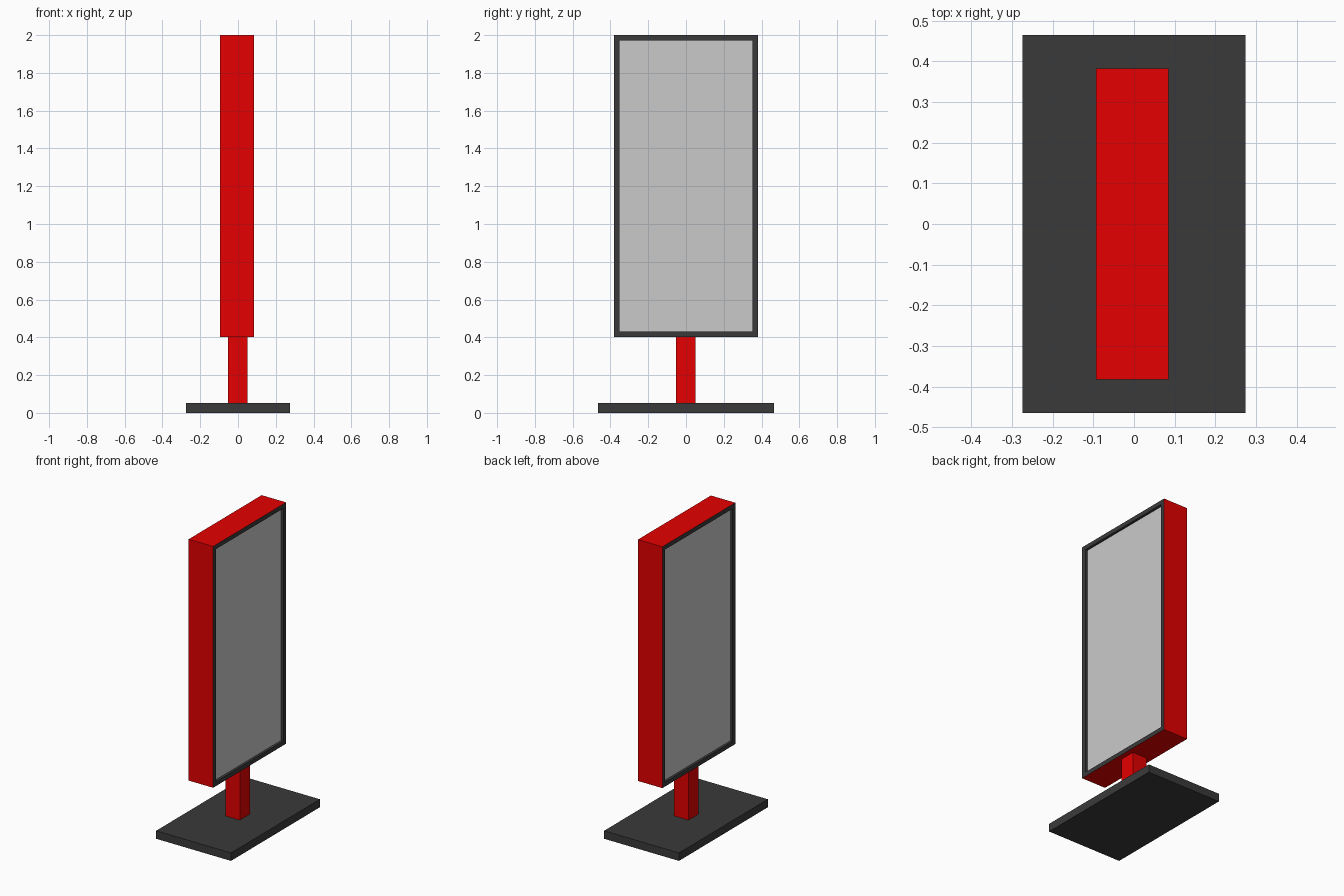
import bpy, bmesh
from mathutils import Vector

if "Cube" in bpy.data.objects:
    bpy.data.objects.remove(bpy.data.objects["Cube"])


def material(name, rgb):
    m = bpy.data.materials.new(name)
    m.diffuse_color = (*rgb, 1)
    m.use_nodes = True
    m.node_tree.nodes["Principled BSDF"].inputs["Base Color"].default_value = m.diffuse_color
    return m


red = material("red paint", (0.78, 0.0, 0.0))
dark = material("dark grey", (0.042, 0.042, 0.042))
grey = material("panel grey", (0.59, 0.59, 0.59))


def box(name, lo, hi, mats, edit=None):
    """Axis-aligned box between two corners, with an optional bmesh edit."""
    lo, hi = Vector(lo), Vector(hi)
    bm = bmesh.new()
    bmesh.ops.create_cube(bm, size=1)
    for v in bm.verts:
        v.co = (lo + hi) / 2 + v.co * (hi - lo)
    if edit:
        edit(bm)
    mesh = bpy.data.meshes.new(name)
    bm.to_mesh(mesh)
    bm.free()
    for m in mats:
        mesh.materials.append(m)
    obj = bpy.data.objects.new(name, mesh)
    bpy.context.collection.objects.link(obj)
    return obj


def frame_and_panel(bm):
    """Dark rim and recessed grey panel on both broad sides."""
    bm.normal_update()
    for f in [f for f in bm.faces if abs(f.normal.x) > 0.9]:
        f.material_index = 1
        bmesh.ops.inset_region(bm, faces=[f], thickness=0.029,
                               use_even_offset=True)
        # zero-width inset moved inwards leaves a stepped recess
        bmesh.ops.inset_individual(bm, faces=[f], thickness=0, depth=-0.016)
        f.material_index = 2


# Floor plate
box("base_plate", (-0.274, -0.465, 0), (0.274, 0.465, 0.053), [dark])
# Support post
box("post", (-0.054, -0.054, 0.053), (0.051, 0.051, 0.402), [red])
# Display cabinet with framed panels
box("display_case", (-0.094, -0.382, 0.402), (0.085, 0.382, 2.0),
    [red, dark, grey], frame_and_panel)
